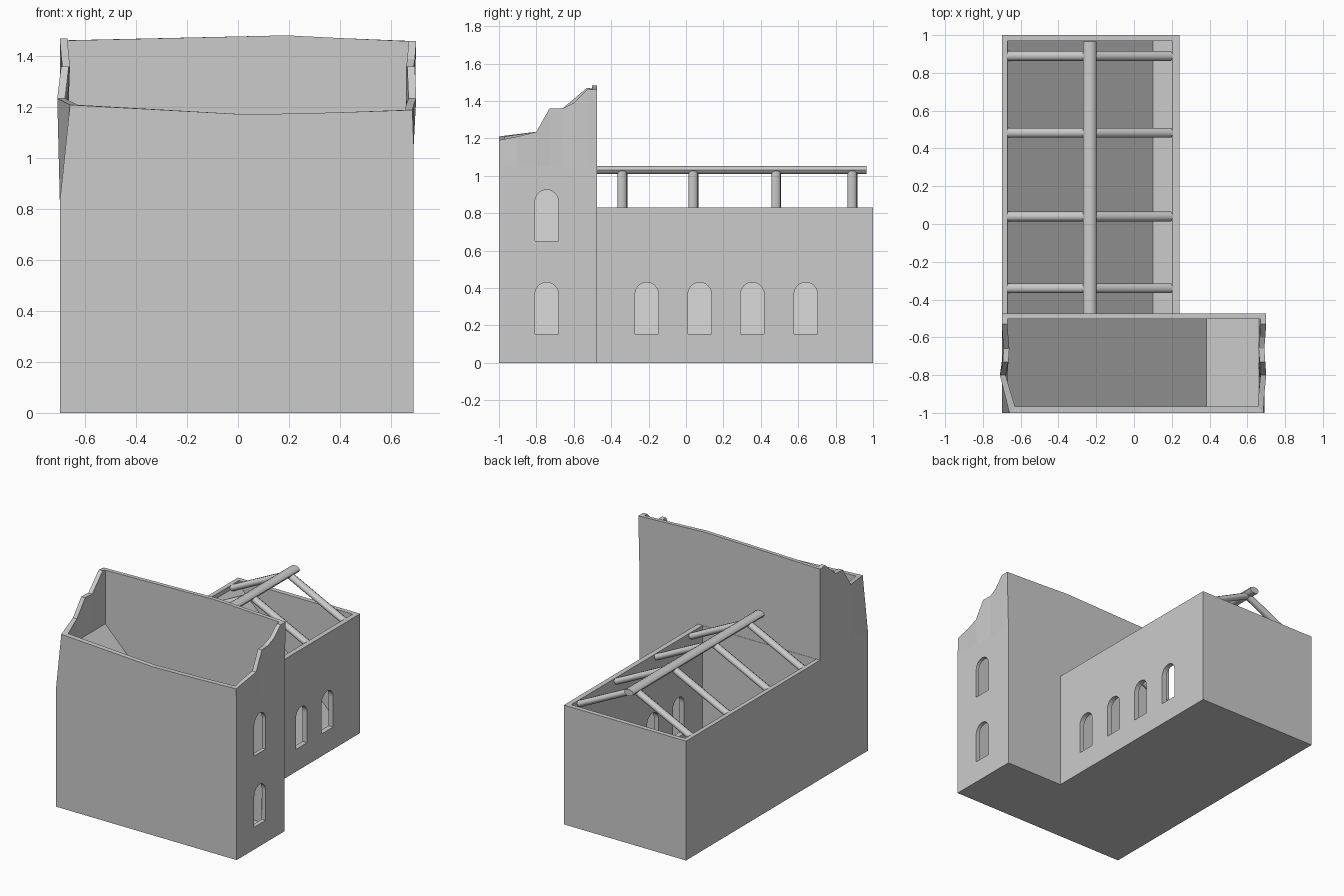
import bpy, bmesh, math
from mathutils import Vector

if "Cube" in bpy.data.objects:
    bpy.data.objects.remove(bpy.data.objects["Cube"])


def make_object(name, bm):
    bmesh.ops.recalc_face_normals(bm, faces=bm.faces)
    me = bpy.data.meshes.new(name)
    bm.to_mesh(me)
    bm.free()
    ob = bpy.data.objects.new(name, me)
    bpy.context.collection.objects.link(ob)
    return ob


def shell(name, pts, xr, yr, inner_x, inner_y, foot_x, slope_top, floor=0.03):
    """Open-topped walls. pts = (x, y, z) of the outer rim; the inside floor
    rises as a ramp from foot_x to the left wall."""
    bm = bmesh.new()
    base, mid, top, rim, foot = [], [], [], [], []
    for x, y, z in pts:
        left, right = x < xr[0] + 0.06, x > xr[1] - 0.06
        bx = xr[0] if left else xr[1] if right else x
        ix = x + (inner_x[0] - xr[0]) * left + (inner_x[1] - xr[1]) * right
        fx = inner_x[0] if left else inner_x[1] if right else x
        iy = min(max(y, inner_y[0]), inner_y[1])
        t = max(0, (foot_x - fx) / (foot_x - inner_x[0]))
        base.append(bm.verts.new((bx, y, 0)))
        mid.append(bm.verts.new((bx, y, min(z - 0.1, 1.05 if right else 0.83))))
        top.append(bm.verts.new((x, y, z)))
        rim.append(bm.verts.new((ix, iy, z)))
        foot.append(bm.verts.new((fx, iy, floor + t * (slope_top - floor))))
    n = len(pts)
    for a, b in ((base, mid), (mid, top), (top, rim), (rim, foot)):
        for i in range(n):
            j = (i + 1) % n
            bm.faces.new((a[i], a[j], b[j], b[i]))
    bm.faces.new(base)
    bm.faces.new([v for v in foot if v.co.x <= foot_x + 1e-4])
    bm.faces.new([v for v in foot if v.co.x >= foot_x - 1e-4])
    return make_object(name, bm)


def cut_windows(ob, wall_x, places, width=0.125, height=0.275):
    """Round-headed openings through the right wall."""
    bm = bmesh.new()
    r = width / 2
    for y, z in places:
        prof = [(-r, 0), (r, 0)]
        prof += [(r * math.cos(k * math.pi / 12), height - r + r * math.sin(k * math.pi / 12))
                 for k in range(13)]
        f = bm.faces.new([bm.verts.new((wall_x - 0.08, y + p, z + q)) for p, q in prof])
        ext = bmesh.ops.extrude_face_region(bm, geom=[f])['geom']
        bmesh.ops.translate(bm, vec=(0.14, 0, 0),
                            verts=[v for v in ext if isinstance(v, bmesh.types.BMVert)])
    cutter = make_object("window_cutter", bm)
    cutter.hide_render = True
    mod = ob.modifiers.new("windows", 'BOOLEAN')
    mod.operation, mod.solver, mod.object = 'DIFFERENCE', 'EXACT', cutter
    bpy.context.view_layer.objects.active = ob
    bpy.ops.object.modifier_apply(modifier=mod.name)
    bpy.data.objects.remove(cutter)


def beam(name, a, b, ru, rv, sides=10):
    """Round timber from a to b, radius ru sideways and rv upward."""
    a, b = Vector(a), Vector(b)
    d = (b - a).normalized()
    u = d.cross(Vector((0, 0, 1))).normalized()
    v = u.cross(d)
    bm = bmesh.new()
    rings = [[bm.verts.new(c + u * ru * math.cos(2 * math.pi * k / sides)
                           + v * rv * math.sin(2 * math.pi * k / sides))
              for k in range(sides)] for c in (a, b)]
    for k in range(sides):
        j = (k + 1) % sides
        bm.faces.new((rings[0][k], rings[0][j], rings[1][j], rings[1][k]))
    for r in rings:
        bm.faces.new(r)
    ob = make_object(name, bm)
    bpy.ops.object.select_all(action='DESELECT')
    ob.select_set(True)
    bpy.context.view_layer.objects.active = ob
    bpy.ops.object.shade_smooth_by_angle(angle=math.radians(50))


# Tower with broken, slightly leaning upper walls
rim = [(-0.66, -1, 1.21), (0.04, -1, 1.172), (0.385, -1, 1.18), (0.685, -1, 1.19),
       (0.69, -0.9, 1.21), (0.70, -0.8, 1.235), (0.695, -0.73, 1.36),
       (0.69, -0.66, 1.36), (0.695, -0.6, 1.39), (0.70, -0.53, 1.46),
       (0.70, -0.475, 1.46), (0.385, -0.475, 1.473), (0.19, -0.475, 1.483),
       (-0.70, -0.475, 1.463), (-0.70, -0.53, 1.47), (-0.695, -0.6, 1.41),
       (-0.69, -0.66, 1.36), (-0.695, -0.73, 1.36), (-0.71, -0.8, 1.235)]
tower = shell("tower_walls", rim, (-0.70, 0.69), (-1, -0.475), (-0.67, 0.66),
              (-0.967, -0.502), 0.385, 1.09)
cut_windows(tower, 0.69, [(-0.745, 0.155), (-0.745, 0.65)])

# Lower hall behind the tower
H = 0.83
hall_rim = [(-0.70, -0.49, H), (0.10, -0.49, H), (0.24, -0.49, H),
            (0.24, 1, H), (0.10, 1, H), (-0.70, 1, H)]
hall = shell("hall_walls", hall_rim, (-0.70, 0.24), (-0.49, 1), (-0.67, 0.205),
             (-0.473, 0.968), 0.10, 0.8)
cut_windows(hall, 0.24, [(y, 0.155) for y in (-0.21, 0.073, 0.355, 0.64)])

# Bare roof timbers
beam("ridge_beam", (-0.235, -0.48, 1.03), (-0.235, 0.965, 1.03), 0.036, 0.023)
for y in (0.89, 0.483, 0.04, -0.34):
    for side, x in (("left", -0.665), ("right", 0.195)):
        beam("rafter_" + side, (-0.235, y, 1.02), (x, y, 0.81), 0.026, 0.022)
